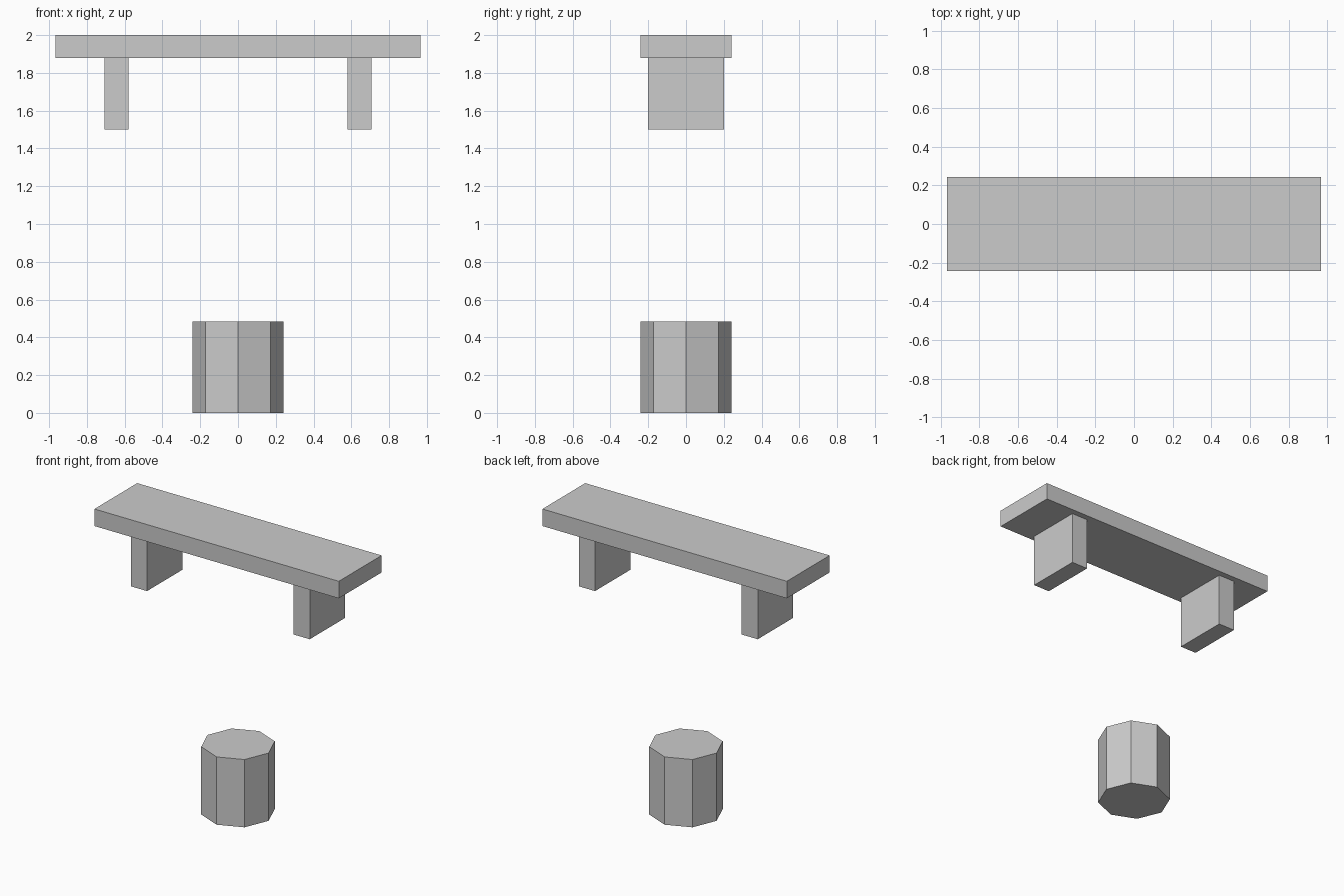
import bpy

if "Cube" in bpy.data.objects:
    bpy.data.objects.remove(bpy.data.objects["Cube"])

grey = bpy.data.materials.new("plain grey")
grey.diffuse_color = (0.6, 0.6, 0.6, 1)
grey.use_nodes = True
grey.node_tree.nodes["Principled BSDF"].inputs["Base Color"].default_value = grey.diffuse_color


def finish(name):
    obj = bpy.context.object
    obj.name = name
    obj.data.materials.append(grey)
    return obj


def box(name, center, size):
    bpy.ops.mesh.primitive_cube_add(size=1, location=center)
    obj = finish(name)
    obj.scale = size
    bpy.ops.object.transform_apply(location=False, rotation=False, scale=True)
    return obj


# Bench: slab seat on two block legs
box("bench_seat", (0, 0, 1.939), (1.934, 0.484, 0.122))
for side, x in (("left", -0.644), ("right", 0.644)):
    box(side + "_bench_leg", (x, 0, 1.689), (0.128, 0.4, 0.378))

# Eight-sided stool below, with corners on the axes
bpy.ops.mesh.primitive_cylinder_add(vertices=8, radius=0.242, depth=0.485,
                                    location=(0, 0, 0.2425))
finish("stool")
